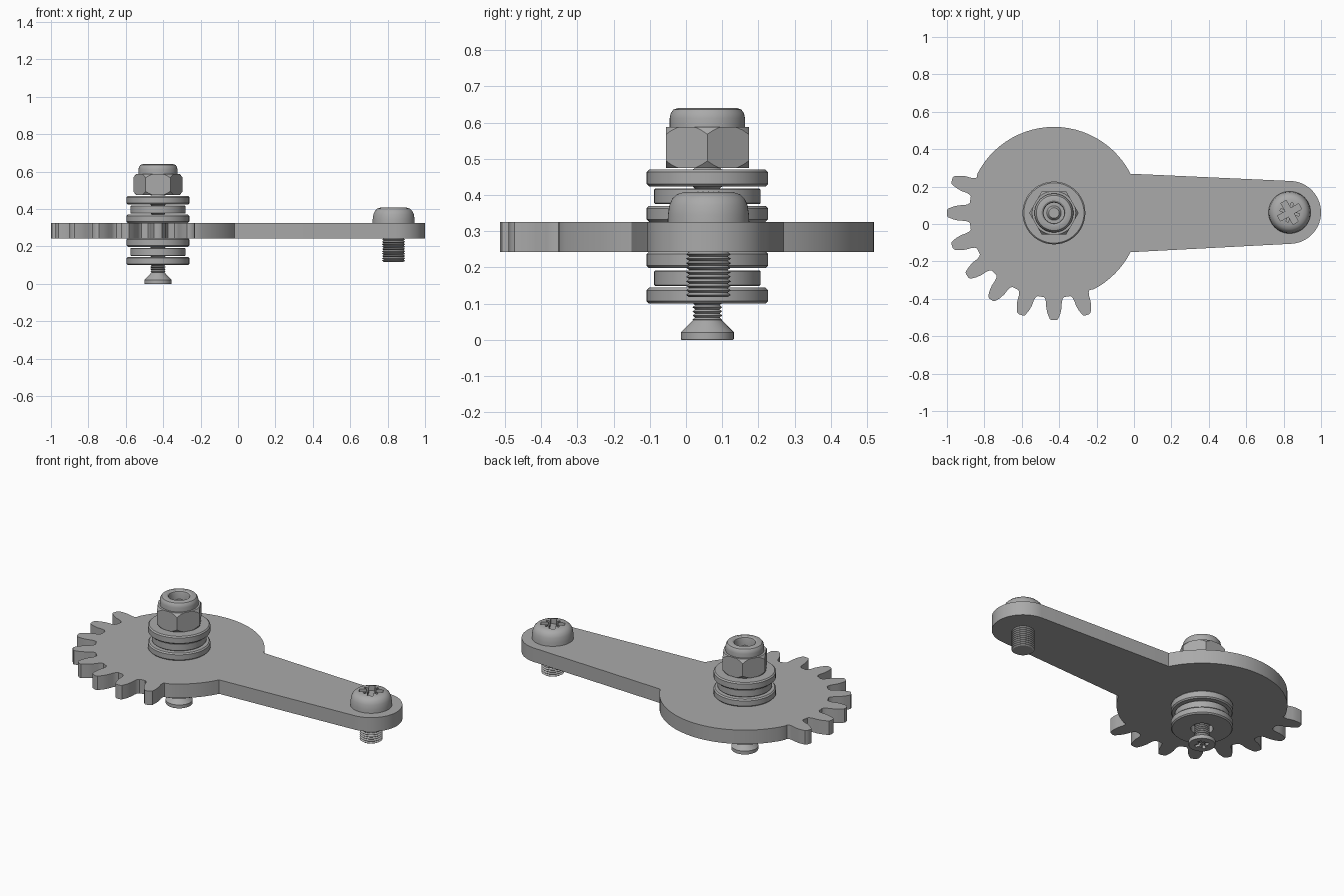
import bpy, bmesh
from math import sin, cos, radians, atan2, degrees, pi
from mathutils import Matrix, Vector

cube = bpy.data.objects.get("Cube")
if cube:
    bpy.data.objects.remove(cube)

GEAR = (-0.428, 0.059)   # gear and bolt axis
TIP = (0.832, 0.062)     # screw axis at the arm end
PLATE_LOW, PLATE_HIGH = 0.243, 0.326

grey = bpy.data.materials.new("plain_grey")
grey.use_nodes = True
colour = (0.4, 0.4, 0.4, 1)
grey.diffuse_color = colour
grey.node_tree.nodes["Principled BSDF"].inputs["Base Color"].default_value = colour


def finish(bm, name, at=(0, 0)):
    """Turn a bmesh into a named grey object."""
    bmesh.ops.recalc_face_normals(bm, faces=bm.faces)
    mesh = bpy.data.meshes.new(name)
    bm.to_mesh(mesh)
    bm.free()
    mesh.materials.append(grey)
    obj = bpy.data.objects.new(name, mesh)
    obj.location = (at[0], at[1], 0)
    bpy.context.collection.objects.link(obj)
    return obj


def activate(obj):
    bpy.ops.object.select_all(action='DESELECT')
    obj.select_set(True)
    bpy.context.view_layer.objects.active = obj


def smooth(obj):
    activate(obj)
    bpy.ops.object.shade_smooth_by_angle(angle=radians(28))
    return obj


def prism(outline, low, high, name, at=(0, 0)):
    bm = bmesh.new()
    face = bm.faces.new([bm.verts.new((x, y, low)) for x, y in outline])
    side = bmesh.ops.extrude_face_region(bm, geom=[face])["geom"]
    bmesh.ops.translate(bm, vec=(0, 0, high - low),
                        verts=[v for v in side if isinstance(v, bmesh.types.BMVert)])
    return finish(bm, name, at)


def lathe(profile, name, at, ring=False, steps=48):
    """Revolve (radius, z) points about the vertical axis."""
    bm = bmesh.new()
    verts = [bm.verts.new((r, 0, z)) for r, z in profile]
    edges = [bm.edges.new(pair) for pair in zip(verts, verts[1:])]
    if ring:
        edges.append(bm.edges.new((verts[-1], verts[0])))
    bmesh.ops.spin(bm, geom=verts + edges, axis=(0, 0, 1), cent=(0, 0, 0),
                   angle=2 * pi, steps=steps)
    bmesh.ops.remove_doubles(bm, verts=bm.verts, dist=0.00005)
    return finish(bm, name, at)


def combine(obj, tool, operation):
    mod = obj.modifiers.new("shape", 'BOOLEAN')
    mod.object, mod.operation, mod.solver = tool, operation, 'EXACT'
    activate(obj)
    bpy.ops.object.modifier_apply(modifier=mod.name)
    bpy.data.objects.remove(tool)


def drive_recess(obj, at, z, size, turn):
    """Cut a cross with four finer ribs between its arms."""
    for k in range(4):
        fine = k % 2
        bm = bmesh.new()
        length, width, depth = (0.8, 0.1, 0.3) if fine else (1.0, 0.25, 0.5)
        shape = Matrix.Rotation(radians(turn + 45 * k), 4, 'Z') @ Matrix.Diagonal(
            (size * length, size * width, size * depth, 1))
        bmesh.ops.create_cube(bm, size=1, matrix=Matrix.Translation((0, 0, z)) @ shape)
        combine(obj, finish(bm, "recess_cutter", at), 'DIFFERENCE')


def thread(radius, low, high, pitch, depth):
    """Zigzag profile points for a threaded rod."""
    points, z = [(0, low), (radius - depth, low)], low
    while z + pitch < high:
        points += [(radius, z + pitch / 2), (radius - depth, z + pitch)]
        z += pitch
    return points + [(radius - depth, high), (0, high)]


def polar(r, angle, centre=(0, 0)):
    return (centre[0] + r * cos(radians(angle)), centre[1] + r * sin(radians(angle)))


# Sector gear with lever arm, as one flat outline
R, ARM_R = 0.46, 0.168
join = degrees(atan2(0.21, 0.41))
outline = [polar(R, join + (153 - join) * i / 26, GEAR) for i in range(27)]
flank = [(0.453, 0.054), (0.462, 0.046), (0.48, 0.042), (0.51, 0.041),
         (0.54, 0.034), (0.568, 0.022), (0.573, 0.012)]
for k in range(8):
    for side, rows in ((-1, flank), (1, flank[::-1])):
        for r, half in rows:
            outline.append(polar(r, 162 + 18 * k + side * degrees(half / r), GEAR))
outline += [polar(R, 297 + (63 - join) * i / 8, GEAR) for i in range(9)]
outline += [polar(ARM_R, -87 + 174 * i / 28, TIP) for i in range(29)]
smooth(prism(outline, PLATE_LOW, PLATE_HIGH, "gear_lever_plate"))


# Bearing washers above and below the plate
def washer(name, low, high, radius, bevel=0.007):
    smooth(lathe([(0.06, low), (radius - bevel, low), (radius, low + bevel),
                  (radius, high - bevel), (radius - bevel, high), (0.06, high)],
                 name, GEAR, ring=True))


for label, base in (("lower", 0.1), ("upper", PLATE_HIGH)):
    washer(label + "_bottom_washer", base, base + 0.044, 0.168)
    washer(label + "_bearing_ring", base + 0.049, base + 0.092, 0.147, 0.003)
    washer(label + "_top_washer", base + 0.098, base + 0.144, 0.168)

# Lock nut: hexagon with turned-down corners, and a rounded collar
nut = prism([polar(0.132, 60 * k) for k in range(6)], 0.474, 0.588, "hex_nut", GEAR)
limits = lathe([(0, 0.473), (0.116, 0.473), (0.134, 0.497), (0.134, 0.565),
                (0.116, 0.589), (0, 0.589)], "corner_cutter", GEAR)
combine(nut, limits, 'INTERSECT')
smooth(nut)
smooth(lathe([(0.055, 0.58), (0.104, 0.58), (0.104, 0.612), (0.101, 0.626),
              (0.094, 0.636), (0.082, 0.64), (0.066, 0.64), (0.058, 0.635),
              (0.055, 0.626)], "nut_collar", GEAR, ring=True))

# Countersunk bolt through the gear axis
smooth(lathe(thread(0.041, 0.05, 0.59, 0.0115, 0.007), "bolt_thread", GEAR, steps=32))
smooth(lathe([(0, 0.586), (0.04, 0.586), (0.028, 0.603), (0, 0.603)], "bolt_end", GEAR))
bolt = lathe([(0, 0), (0.071, 0), (0.073, 0.003), (0.073, 0.021), (0.039, 0.055),
              (0, 0.055)], "countersunk_bolt_head", GEAR)
drive_recess(bolt, GEAR, 0, 0.08, 30)
smooth(bolt)

# Pan head screw at the arm end
smooth(lathe(thread(0.062, 0.118, 0.28, 0.0125, 0.009), "screw_thread", TIP, steps=32))
head = lathe([(0, 0.32), (0.113, 0.32), (0.112, 0.345), (0.108, 0.372), (0.1, 0.39),
              (0.087, 0.402), (0.068, 0.408), (0, 0.41)], "pan_screw_head", TIP)
drive_recess(head, TIP, 0.41, 0.13, 30)
smooth(head)
